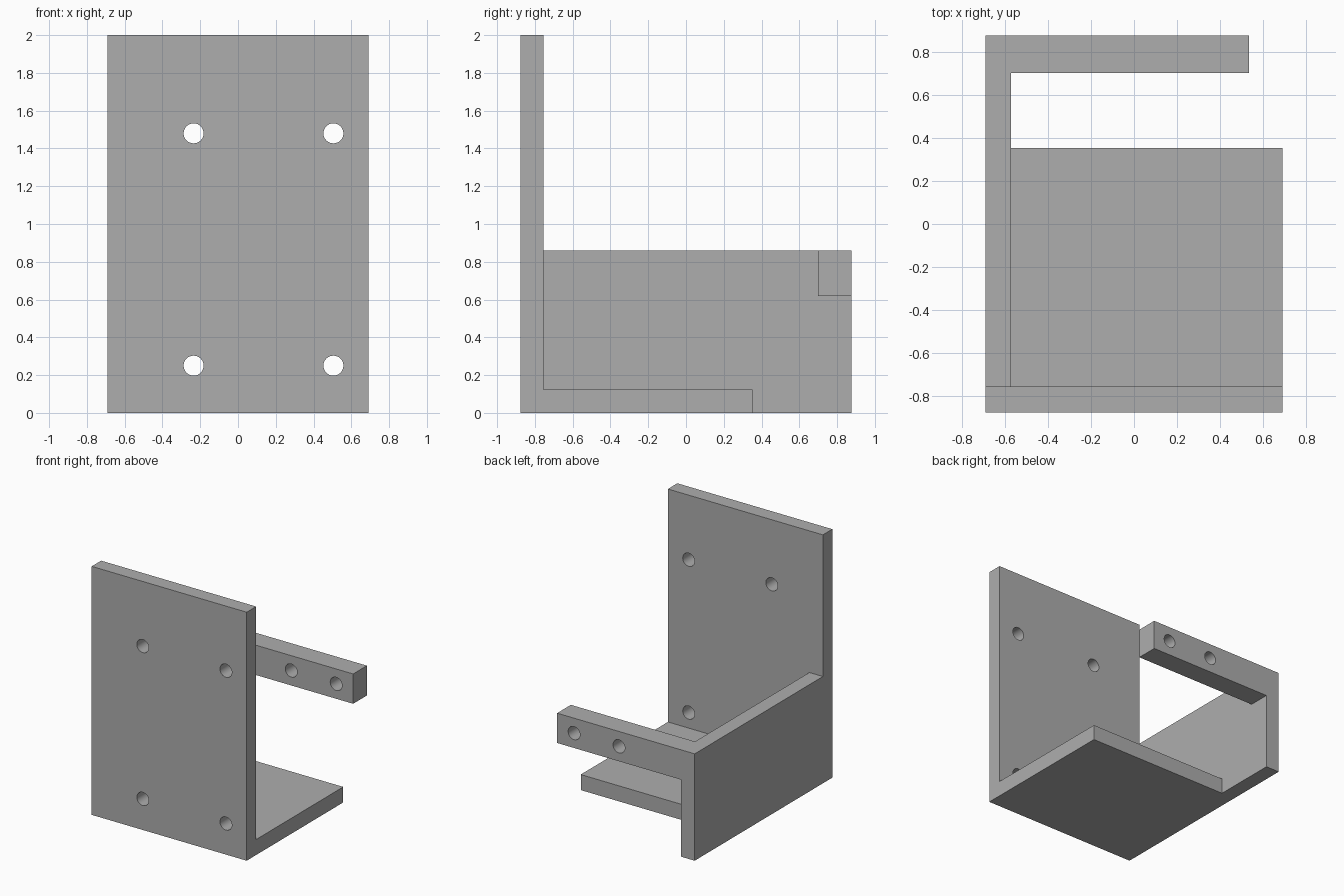
import bpy
import bmesh
import math
from mathutils import Matrix, Vector

old = bpy.data.objects.get("Cube")
if old:
    bpy.data.objects.remove(old, do_unlink=True)

# Single material
GREY = (0.42, 0.42, 0.42, 1.0)
grey = bpy.data.materials.new("plain_grey")
grey.use_nodes = True
grey.diffuse_color = GREY
grey.node_tree.nodes["Principled BSDF"].inputs["Base Color"].default_value = GREY

# Overall extents and sheet thickness
X, Y, T = 0.69, 0.875, 0.12
WALL_TOP = 0.86


def add_object(name, bm):
    mesh = bpy.data.meshes.new(name)
    bm.to_mesh(mesh)
    bm.free()
    mesh.materials.append(grey)
    obj = bpy.data.objects.new(name, mesh)
    bpy.context.scene.collection.objects.link(obj)
    return obj


def box(name, low, high):
    low, high = Vector(low), Vector(high)
    bm = bmesh.new()
    bmesh.ops.create_cube(bm, size=1, matrix=Matrix.Translation((low + high) / 2)
                          @ Matrix.Diagonal((*(high - low), 1)))
    return add_object(name, bm)


def hole(x, y, z):
    """Round cutter along the y axis."""
    bm = bmesh.new()
    bmesh.ops.create_cone(bm, cap_ends=True, segments=32, radius1=0.053,
                          radius2=0.053, depth=0.3,
                          matrix=Matrix.Translation((x, y, z))
                          @ Matrix.Rotation(math.pi / 2, 4, "X"))
    cutter = add_object("hole_cutter", bm)
    cutter.hide_render = True
    return cutter


# Body parts: upright front plate, floor, side wall and rear bar
bracket = box("mounting_bracket", (-X, -Y, 0), (X, -Y + T, 2))
parts = [
    box("floor", (-X, -Y, 0), (X, 0.353, 0.125)),
    box("side_wall", (-X, -Y, 0), (-X + T, Y, WALL_TOP)),
    box("rear_bar", (-X, 0.70, 0.62), (0.535, Y, WALL_TOP)),
]

# Four plate holes and two bar holes
holes = [hole(x, -Y + T / 2, z) for x in (-0.235, 0.505) for z in (0.25, 1.48)]
holes += [hole(x, 0.79, 0.74) for x in (-0.016, 0.384)]

# Fuse the parts and drill the holes
for operation, group in (("UNION", parts), ("DIFFERENCE", holes)):
    for tool in group:
        mod = bracket.modifiers.new(tool.name, "BOOLEAN")
        mod.operation = operation
        mod.solver = "EXACT"
        mod.object = tool

bpy.context.view_layer.update()
evaluated = bracket.evaluated_get(bpy.context.evaluated_depsgraph_get())
solid = bpy.data.meshes.new_from_object(evaluated)
bracket.modifiers.clear()
bracket.data = solid
for tool in parts + holes:
    bpy.data.objects.remove(tool, do_unlink=True)

# Merge leftover seams on flat faces
bm = bmesh.new()
bm.from_mesh(solid)
bmesh.ops.remove_doubles(bm, verts=bm.verts, dist=0.0001)
bmesh.ops.dissolve_limit(bm, angle_limit=math.radians(1),
                         verts=bm.verts, edges=bm.edges)
bm.to_mesh(solid)
bm.free()

# Smooth hole walls, crisp edges elsewhere
bpy.ops.object.select_all(action="DESELECT")
bracket.select_set(True)
bpy.context.view_layer.objects.active = bracket
bpy.ops.object.shade_smooth_by_angle(angle=math.radians(30))
